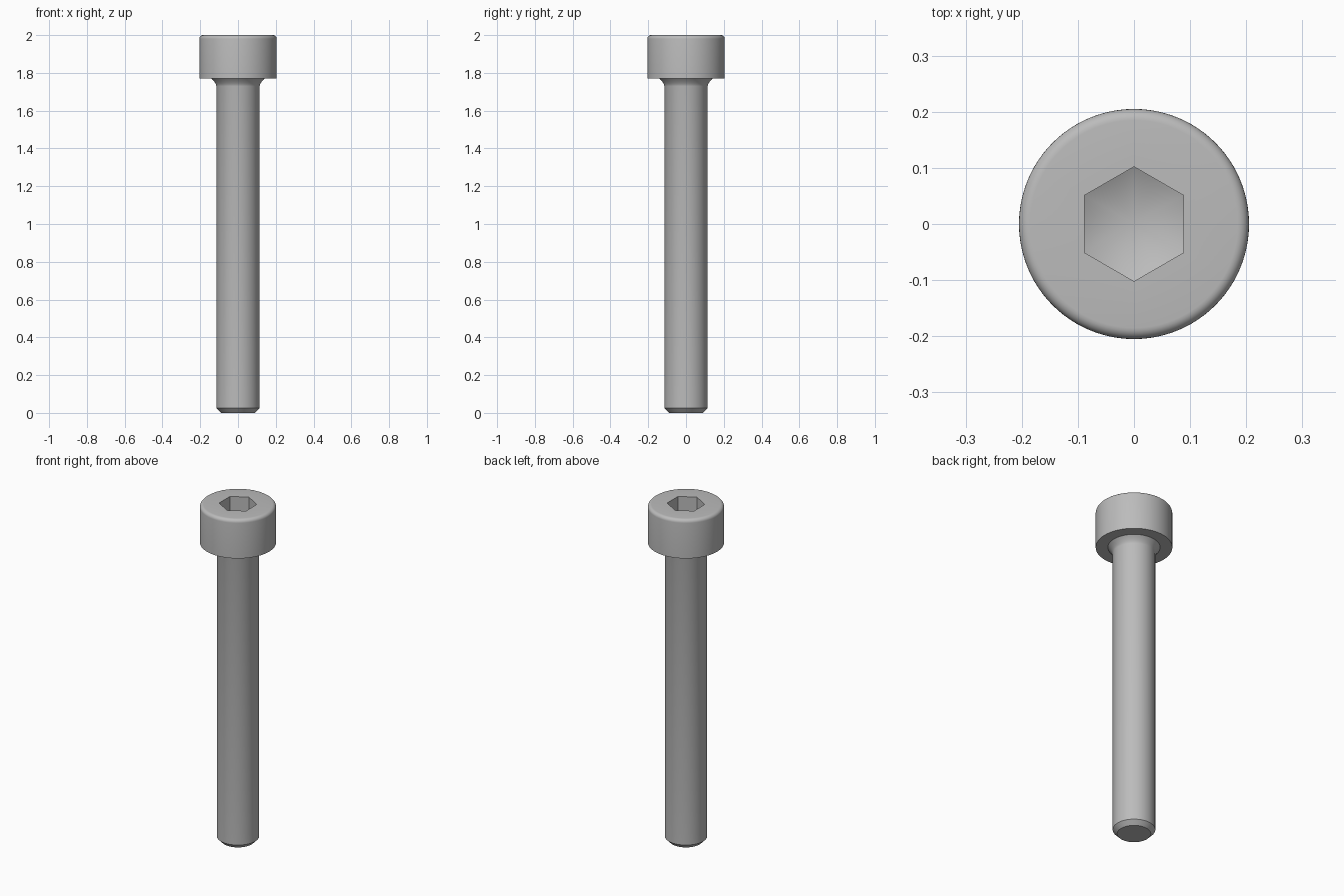
import bpy
import bmesh
from math import sin, cos, pi, radians

SEGMENTS = 96
TOP, HEAD_BASE = 2.0, 1.77
HEAD_R, SHANK_R = 0.205, 0.114
EDGE = 0.02                    # rounding of the head's top rim
HEX_CORNER = 0.102
SOCKET_TIP, SOCKET_RISE = 1.84, 0.5

cube = bpy.data.objects.get("Cube")
if cube:
    bpy.data.objects.remove(cube, do_unlink=True)

steel = bpy.data.materials.new("grey steel")
steel.use_nodes = True
colour = (0.5, 0.5, 0.5, 1)
steel.diffuse_color = colour
steel.node_tree.nodes["Principled BSDF"].inputs["Base Color"].default_value = colour


def hex_radius(angle):
    """Distance to a hexagon's outline, with corners on the y axis."""
    from_flat = (angle + pi / 6) % (pi / 3) - pi / 6
    return HEX_CORNER * cos(pi / 6) / cos(from_flat)


def circle(radius, z):
    return lambda angle: (radius, z)


def hex_rim(angle):
    return hex_radius(angle), TOP


def hex_floor(angle):
    radius = hex_radius(angle)
    return radius, SOCKET_TIP + SOCKET_RISE * radius


def lathe(name, rings, start_tip=None, end_cap=False):
    """Skin a stack of rings, given from the inside top outwards and down."""
    bm = bmesh.new()
    loops = []
    for ring in rings:
        loop = []
        for i in range(SEGMENTS):
            angle = 2 * pi * i / SEGMENTS
            radius, z = ring(angle)
            loop.append(bm.verts.new((radius * cos(angle), radius * sin(angle), z)))
        loops.append(loop)
    for upper, lower in zip(loops, loops[1:]):
        for i in range(SEGMENTS):
            j = (i + 1) % SEGMENTS
            bm.faces.new((upper[i], lower[i], lower[j], upper[j]))
    if start_tip is not None:
        tip = bm.verts.new((0, 0, start_tip))
        for i in range(SEGMENTS):
            bm.faces.new((tip, loops[0][i], loops[0][(i + 1) % SEGMENTS]))
    if end_cap:
        bm.faces.new(loops[-1][::-1])
    mesh = bpy.data.meshes.new(name)
    bm.to_mesh(mesh)
    bm.free()
    mesh.materials.append(steel)
    obj = bpy.data.objects.new(name, mesh)
    bpy.context.collection.objects.link(obj)
    bpy.ops.object.select_all(action='DESELECT')
    obj.select_set(True)
    bpy.context.view_layer.objects.active = obj
    bpy.ops.object.shade_smooth_by_angle(angle=radians(28))
    return obj


# Head: conical socket floor, hexagonal walls, rounded rim, flat underside
rim = [circle(HEAD_R - EDGE + EDGE * sin(t * pi / 12),
              TOP - EDGE + EDGE * cos(t * pi / 12)) for t in range(7)]
lathe("socket_head",
      [hex_floor, hex_rim, *rim, circle(HEAD_R, HEAD_BASE), circle(0.14, HEAD_BASE)],
      start_tip=SOCKET_TIP)

# Shank: flared neck under the head, straight body, chamfered end
neck = [circle(SHANK_R + 0.026 * (1 - t / 6) ** 1.5, HEAD_BASE - 0.04 * t / 6)
        for t in range(7)]
lathe("shank", [*neck, circle(SHANK_R, 0.025), circle(0.09, 0)], end_cap=True)
